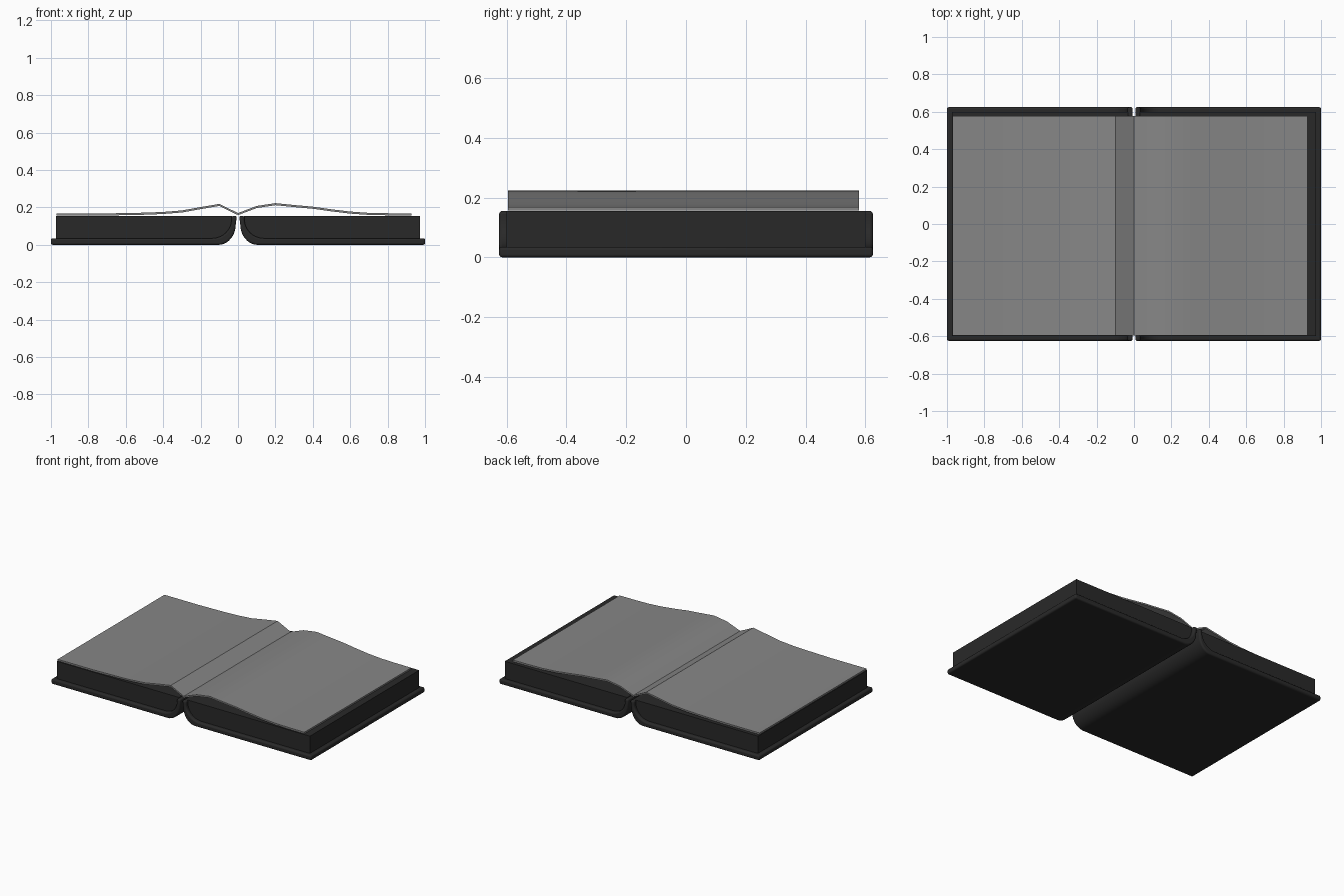
import bpy, bmesh, math

if "Cube" in bpy.data.objects:
    bpy.data.objects.remove(bpy.data.objects["Cube"])


def material(name, v):
    m = bpy.data.materials.new(name)
    m.diffuse_color = (v, v, v, 1)
    m.use_nodes = True
    m.node_tree.nodes["Principled BSDF"].inputs["Base Color"].default_value = m.diffuse_color
    return m


DARK = material("dark_binding", 0.022)
GREY = material("grey_paper", 0.24)


def arc(cx, cz, rx, rz, n=10):
    """Quarter arc from the bottom point round to the spine side."""
    return [(cx - rx * math.sin(i / n * math.pi / 2),
             cz - rz * math.cos(i / n * math.pi / 2)) for i in range(n + 1)]


def extrude(name, profile, y0, y1, mat, bevel=0, side=1):
    """Extrude an x/z outline along y."""
    bm = bmesh.new()
    face = bm.faces.new([bm.verts.new((side * x, y0, z)) for x, z in profile])
    ret = bmesh.ops.extrude_face_region(bm, geom=[face])
    verts = [g for g in ret["geom"] if isinstance(g, bmesh.types.BMVert)]
    bmesh.ops.translate(bm, verts=verts, vec=(0, y1 - y0, 0))
    bmesh.ops.recalc_face_normals(bm, faces=bm.faces)
    mesh = bpy.data.meshes.new(name)
    bm.to_mesh(mesh)
    bm.free()
    mesh.materials.append(mat)
    ob = bpy.data.objects.new(name, mesh)
    bpy.context.collection.objects.link(ob)
    if bevel:
        b = ob.modifiers.new("soft_edges", "BEVEL")
        b.width = bevel
        b.segments = 3
        b.limit_method = "ANGLE"
        b.angle_limit = math.radians(40)
    bpy.ops.object.select_all(action="DESELECT")
    ob.select_set(True)
    bpy.context.view_layer.objects.active = ob
    bpy.ops.object.shade_smooth_by_angle(angle=math.radians(35))
    return ob


outer = arc(0.105, 0.11, 0.093, 0.11)
inner = arc(0.14, 0.135, 0.105, 0.1)

for label, side in (("left", -1), ("right", 1)):
    # Cover: flat board curling up into half of the spine
    cover = [(1, 0)] + outer + [(0.006, 0.155), (0.035, 0.155)] + inner[::-1] + [(1, 0.035)]
    extrude(label + "_cover", cover, -0.625, 0.625, DARK, 0.01, side)
    # Page block nested inside the cover
    block = [(0.973, 0.03)] + arc(0.14, 0.135, 0.108, 0.105) + [(0.032, 0.155), (0.973, 0.155)]
    extrude(label + "_page_block", block, -0.6, 0.6, DARK, 0, side)

# Loose curling sheets on top
left_top = [(-0.97, 0.168), (-0.7, 0.168), (-0.5, 0.172), (-0.4, 0.176), (-0.3, 0.184),
            (-0.2, 0.202), (-0.1, 0.219), (0, 0.17)]
right_top = [(0, 0.17), (0.1, 0.208), (0.2, 0.223), (0.3, 0.213), (0.4, 0.204), (0.5, 0.19),
             (0.6, 0.178), (0.7, 0.171), (0.8, 0.169), (0.927, 0.168)]
for name, top in (("left_sheet", left_top), ("right_sheet", right_top)):
    extrude(name, top + [(x, z - 0.011) for x, z in top[::-1]], -0.595, 0.578, GREY)
